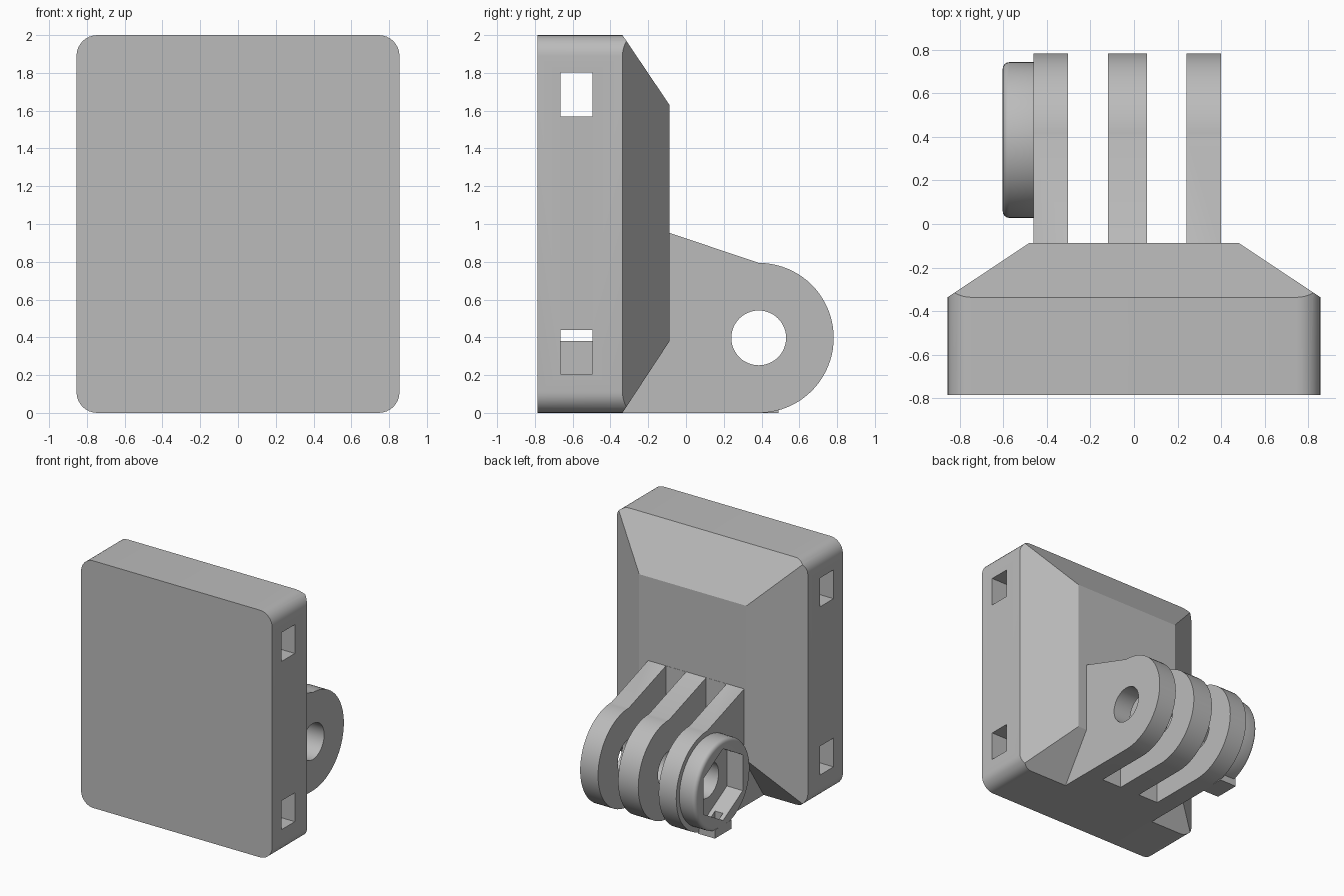
import bpy, bmesh, math

if "Cube" in bpy.data.objects:
    bpy.data.objects.remove(bpy.data.objects["Cube"])

grey = bpy.data.materials.new("plain grey")
grey.use_nodes = True
grey.diffuse_color = (0.5, 0.5, 0.5, 1)
grey.node_tree.nodes["Principled BSDF"].inputs["Base Color"].default_value = (0.5, 0.5, 0.5, 1)


def make(name, bm):
    bmesh.ops.recalc_face_normals(bm, faces=bm.faces)
    mesh = bpy.data.meshes.new(name)
    bm.to_mesh(mesh)
    bm.free()
    mesh.materials.append(grey)
    obj = bpy.data.objects.new(name, mesh)
    bpy.context.collection.objects.link(obj)
    return obj


def loft(name, lower, upper):
    """Closed solid between two matching outlines."""
    bm = bmesh.new()
    a = [bm.verts.new(p) for p in lower]
    b = [bm.verts.new(p) for p in upper]
    bm.faces.new(a)
    bm.faces.new(b)
    for i in range(len(a)):
        j = (i + 1) % len(a)
        bm.faces.new((a[i], a[j], b[j], b[i]))
    return make(name, bm)


def prism_x(name, outline, x0, x1):
    return loft(name, [(x0, y, z) for y, z in outline], [(x1, y, z) for y, z in outline])


def box(name, x0, x1, y0, y1, z0, z1):
    return prism_x(name, [(y0, z0), (y1, z0), (y1, z1), (y0, z1)], x0, x1)


def arc(cx, cy, r, start, end, n):
    angles = [math.radians(start + (end - start) * i / n) for i in range(n + 1)]
    return [(cx + r * math.cos(a), cy + r * math.sin(a)) for a in angles]


def activate(obj):
    bpy.ops.object.select_all(action='DESELECT')
    obj.select_set(True)
    bpy.context.view_layer.objects.active = obj


def combine(obj, tool, operation='DIFFERENCE'):
    mod = obj.modifiers.new("cut", 'BOOLEAN')
    mod.operation, mod.solver, mod.object = operation, 'EXACT', tool
    activate(obj)
    bpy.ops.object.modifier_apply(modifier=mod.name)
    bpy.data.objects.remove(tool)


HALF, FRONT, SHOULDER, BACK = 0.855, -0.785, -0.337, -0.087
PIVOT = (0.385, 0.397)


def rectangle(half, y, z0, z1):
    return [(-half, y, z0), (half, y, z0), (half, y, z1), (-half, y, z1)]


# Body: rounded slab with a tapered back
body = loft("body", rectangle(HALF, FRONT, 0, 2), rectangle(HALF, SHOULDER, 0, 2))
bm = bmesh.new()
bm.from_mesh(body.data)
corners = [e for e in bm.edges if abs(e.verts[0].co.y - e.verts[1].co.y) > 0.1]
for e in corners:
    for v in e.verts:
        if v.co.y > FRONT + 0.1:
            v.co.y = 0.1
bmesh.ops.bevel(bm, geom=corners, offset=0.11, segments=8, profile=0.5, affect='EDGES')
bm.to_mesh(body.data)
bm.free()

rings = [rectangle(HALF + 0.001, FRONT - 0.1, -0.001, 2.001),
         rectangle(HALF + 0.001, SHOULDER, -0.001, 2.001),
         rectangle(0.48, BACK, 0.38, 1.63)]
bm = bmesh.new()
loops = [[bm.verts.new(p) for p in ring] for ring in rings]
bm.faces.new(loops[0])
bm.faces.new(loops[-1])
for a, b in zip(loops, loops[1:]):
    for i in range(4):
        j = (i + 1) % 4
        bm.faces.new((a[i], a[j], b[j], b[i]))
combine(body, make("taper", bm), 'INTERSECT')

# Strap channels across the body, the lower one partly filled
for z in (0.207, 1.568):
    combine(body, box("channel", -1, 1, -0.665, -0.495, z, z + 0.233))
filler = box("channel_filler", -0.46, 0.40, -0.67, -0.49, 0.2, 0.38)

# Hinge mount: one profile, slotted into three fingers
profile = [(-0.337, 0)] + arc(*PIVOT, 0.397, -90, 90, 40) + [(BACK, 0.953), (-0.2, 0.953), (-0.337, 0.5)]
mount = prism_x("hinge_mount", profile, -0.46, 0.40)
for x0, x1 in ((-0.303, -0.12), (0.06, 0.24)):
    combine(mount, box("slot", x0, x1, BACK + 0.001, 1, -0.1, 1.1))
combine(mount, prism_x("bolt_hole", arc(*PIVOT, 0.145, 0, 352.5, 47), -1, 1))

# Nut boss with rounded rim, hexagonal pocket and small foot
boss = prism_x("nut_boss", arc(*PIVOT, 0.357, 0, 354, 59), -0.602, -0.41)
bevel = boss.modifiers.new("rim", 'BEVEL')
bevel.width, bevel.segments, bevel.limit_method = 0.03, 4, 'ANGLE'
bevel.angle_limit = math.radians(40)
activate(boss)
bpy.ops.object.modifier_apply(modifier=bevel.name)
combine(boss, box("foot", -0.602, -0.45, 0.28, 0.49, 0.0, 0.07), 'UNION')
combine(boss, prism_x("pocket", arc(*PIVOT, 0.29, 30, 330, 5), -0.7, -0.45))
combine(boss, box("notch", -0.565, -0.495, 0.335, 0.435, 0.06, 0.2))
combine(boss, prism_x("bolt_hole", arc(*PIVOT, 0.145, 0, 352.5, 47), -1, 1))

# Smooth rounds, crisp edges
for obj in (body, filler, mount, boss):
    activate(obj)
    bpy.ops.object.shade_smooth_by_angle(angle=math.radians(25))
